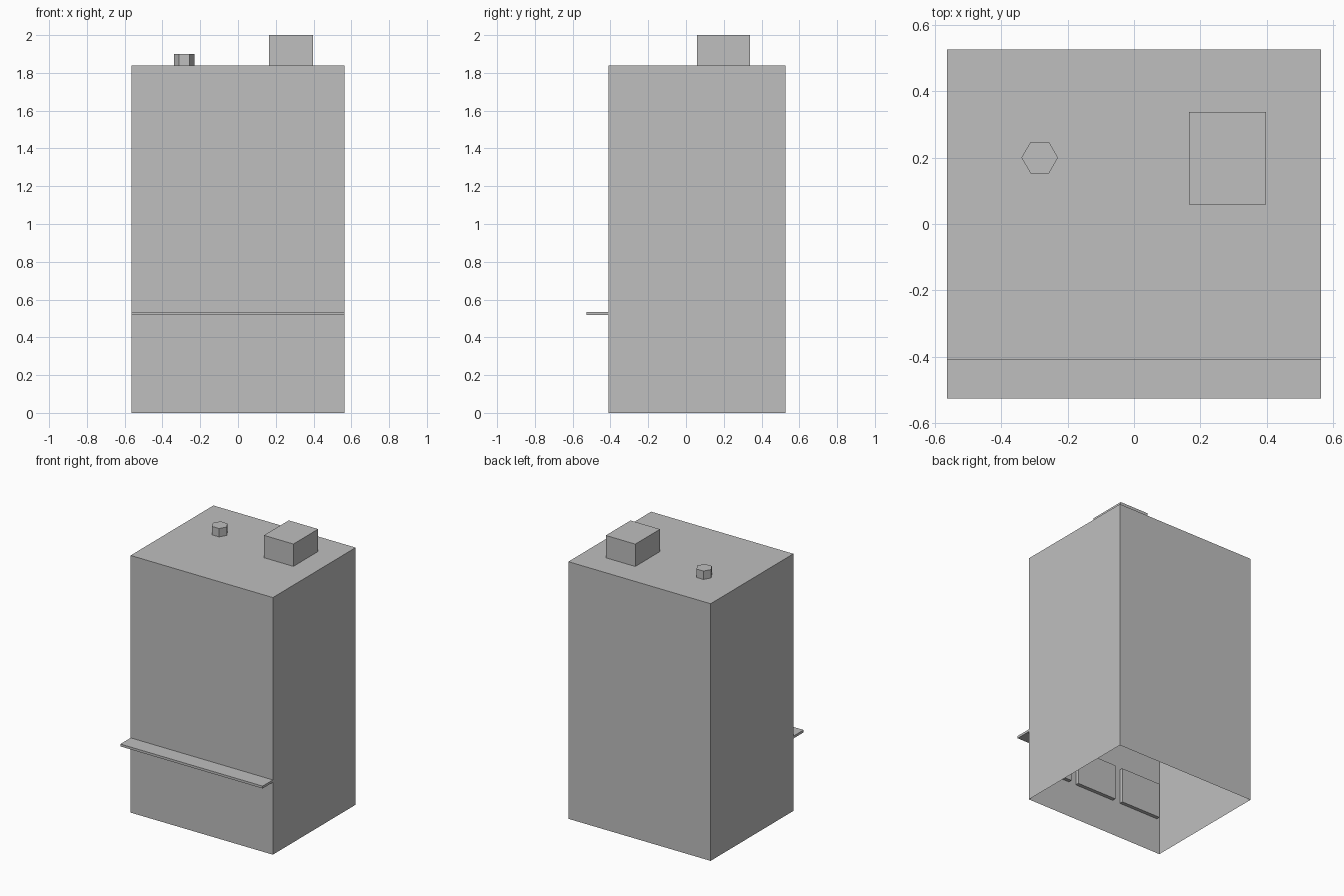
import bpy, bmesh, math
from mathutils import Matrix

if "Cube" in bpy.data.objects:
    bpy.data.objects.remove(bpy.data.objects["Cube"])

grey = bpy.data.materials.new("plain_grey")
grey.diffuse_color = (0.52, 0.52, 0.52, 1)
grey.use_nodes = True
grey.node_tree.nodes["Principled BSDF"].inputs["Base Color"].default_value = grey.diffuse_color


def finish(name, bm):
    mesh = bpy.data.meshes.new(name)
    bm.to_mesh(mesh)
    bm.free()
    mesh.materials.append(grey)
    obj = bpy.data.objects.new(name, mesh)
    bpy.context.collection.objects.link(obj)
    return obj


def box(name, lo, hi, open_bottom=False):
    bm = bmesh.new()
    size = [b - a for a, b in zip(lo, hi)]
    mid = [(a + b) / 2 for a, b in zip(lo, hi)]
    bmesh.ops.create_cube(bm, size=1, matrix=Matrix.Translation(mid) @ Matrix.Diagonal((*size, 1)))
    if open_bottom:
        bm.normal_update()
        floor = [f for f in bm.faces if f.normal.z < -0.9]
        bmesh.ops.delete(bm, geom=floor, context='FACES')
    return finish(name, bm)


HALF_W, FRONT, BACK, ROOF = 0.563, -0.41, 0.526, 1.84

# Hollow building shell, open underneath
box("building_shell", (-HALF_W, FRONT, 0), (HALF_W, BACK, ROOF), open_bottom=True)

# Thin awning across the front
box("awning", (-HALF_W, -0.526, 0.518), (HALF_W, FRONT, 0.535))

# Rooftop housing
box("roof_housing", (0.165, 0.058, ROOF), (0.398, 0.338, 2.0), open_bottom=True)

# Hexagonal roof vent
bm = bmesh.new()
bmesh.ops.create_cone(bm, cap_ends=True, segments=6, radius1=0.055, radius2=0.055, depth=0.06,
                      matrix=Matrix.Translation((-0.284, 0.2, ROOF + 0.03)) @ Matrix.Rotation(math.pi / 6, 4, 'Z'))
# Turn the vent so that two corners lie along x
corner = max(bm.verts, key=lambda v: v.co.x).co
angle = math.atan2(corner.y - 0.2, corner.x + 0.284)
bmesh.ops.rotate(bm, verts=bm.verts, cent=(-0.284, 0.2, 0), matrix=Matrix.Rotation(-angle, 3, 'Z'))
finish("roof_vent", bm)

# Three shop window boxes on the inside of the front wall
for i, label in enumerate(("left", "middle", "right")):
    x = (i - 1) * 0.38
    box(f"shop_window_{label}", (x - 0.16, FRONT + 0.002, 0.26), (x + 0.16, FRONT + 0.028, 0.515))
